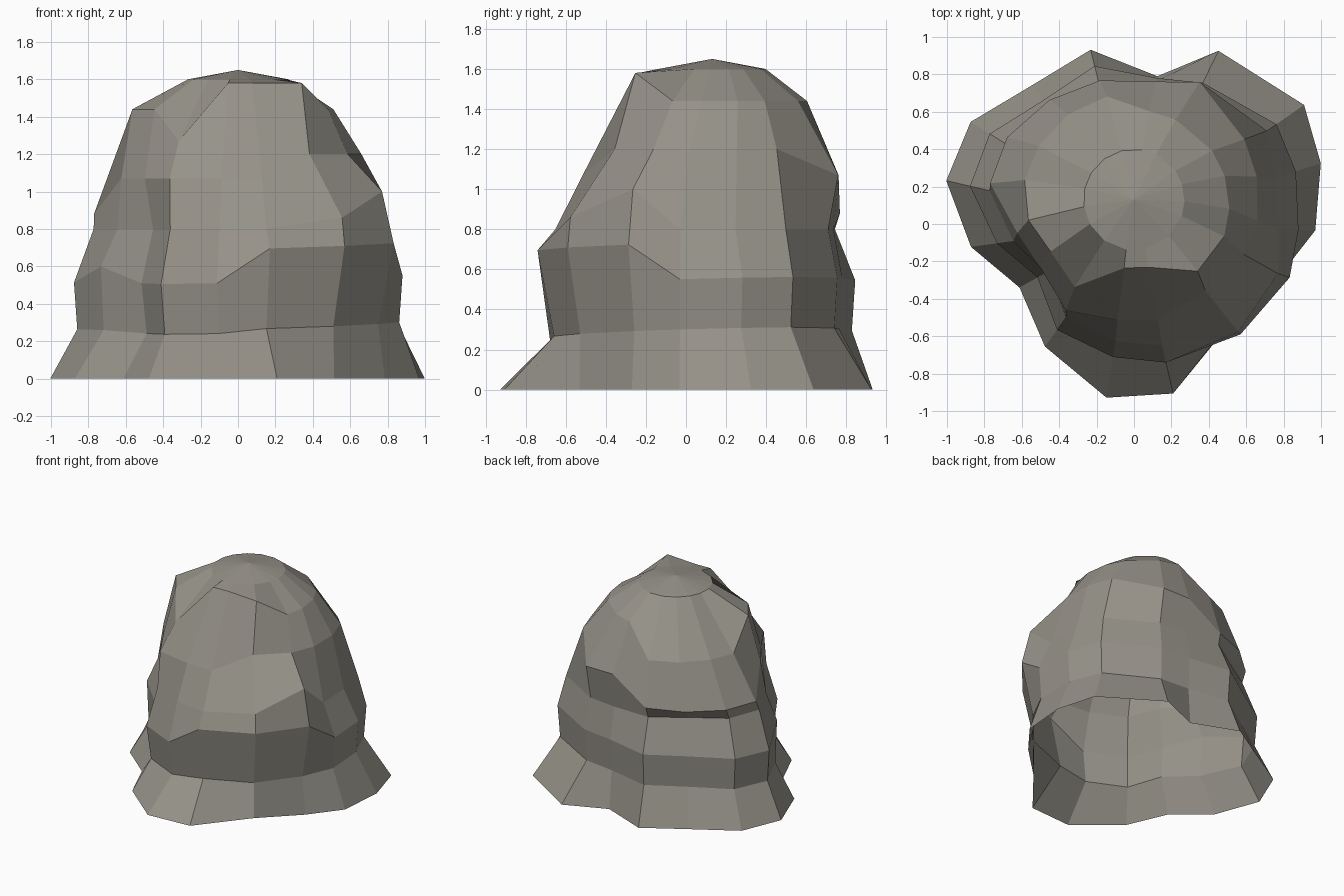
import bpy, bmesh, math

if "Cube" in bpy.data.objects:
    bpy.data.objects.remove(bpy.data.objects["Cube"])

# Stone colour
stone = bpy.data.materials.new("warm_grey_stone")
stone.diffuse_color = (0.305, 0.288, 0.25, 1)
stone.use_nodes = True
stone.node_tree.nodes["Principled BSDF"].inputs["Base Color"].default_value = stone.diffuse_color

# Directions of the sixteen vertical ridges, in degrees
SPOKES = [-2, 18, 35, 64, 81, 104, 126, 148, 167, 188, 209, 234, 261, 283, 314, 341]
n = len(SPOKES)

# Ridge radii of the flared foot, the waist and the shoulder
foot = [.97, 1.05, 1.11, 1.03, .8, .96, .92, 1.03, 1.03, .88, .7, .81, .94, .93, .74, .83]
waist = [.88, .91, .93, .84, .79, .87, .82, .91, .9, .74, .59, .7, .72, .76, .82, .88]
shoulder = [.66, .69, .72, .8, .73, .75, .77, .8, .79, .63, .57, .62, .56, .57, .55, .62]
brow = [.36 if i in (12, 13) else .51 for i in range(n)]
crown = [.27] * n

# Cross-sections from the ground up: outline, scale, height, centre y
RINGS = [(foot, 1, 0, 0), (waist, .98, .28, 0), (waist, 1, .53, 0), (waist, .88, .8, 0),
         (shoulder, 1, 1.07, .04), (brow, 1, 1.44, .1), (crown, 1, 1.6, .13)]

# Ledges: cross-section, first ridge, last ridge, rise, bulge
LEDGES = [(1, 10, 12, -.02, -.02), (1, 13, 15, 0, -.07),
          (2, 13, 15, .18, 0), (2, 9, 9, .09, 0),
          (3, 2, 4, 0, .05), (3, 14, 14, .06, .08), (3, 15, 15, .2, .04),
          (4, 14, 18, .13, 0), (4, 5, 8, -.19, 0),
          (5, 5, 8, -.22, .09), (5, 9, 9, 0, .06), (5, 11, 11, -.17, .03), (5, 12, 14, .14, -.02)]


def ledge(k, i, part):
    return sum(row[part] for row in LEDGES if row[0] == k and (i - row[1]) % n <= row[2] - row[1])


# Boulder body: loft the cross-sections and close the crown; the underside is open
bm = bmesh.new()
loops = []
for k, (outline, scale, height, cy) in enumerate(RINGS):
    loop = []
    for i, angle in enumerate(SPOKES):
        r, t = outline[i] * scale + ledge(k, i, 4), math.radians(angle)
        x, y = r * math.cos(t), r * math.sin(t)
        tilt = .025 * (x + y) if k in (1, 2) else 0
        loop.append(bm.verts.new((x, cy + y, height + tilt + ledge(k, i, 3))))
    loops.append(loop)
peak = bm.verts.new((0, .13, 1.65))
for i in range(n):
    j = (i + 1) % n
    for low, high in zip(loops, loops[1:]):
        bm.faces.new((low[i], low[j], high[j], high[i]))
    bm.faces.new((loops[-1][i], loops[-1][j], peak))

mesh = bpy.data.meshes.new("boulder")
bm.to_mesh(mesh)
bm.free()
mesh.materials.append(stone)
boulder = bpy.data.objects.new("boulder", mesh)
bpy.context.collection.objects.link(boulder)
